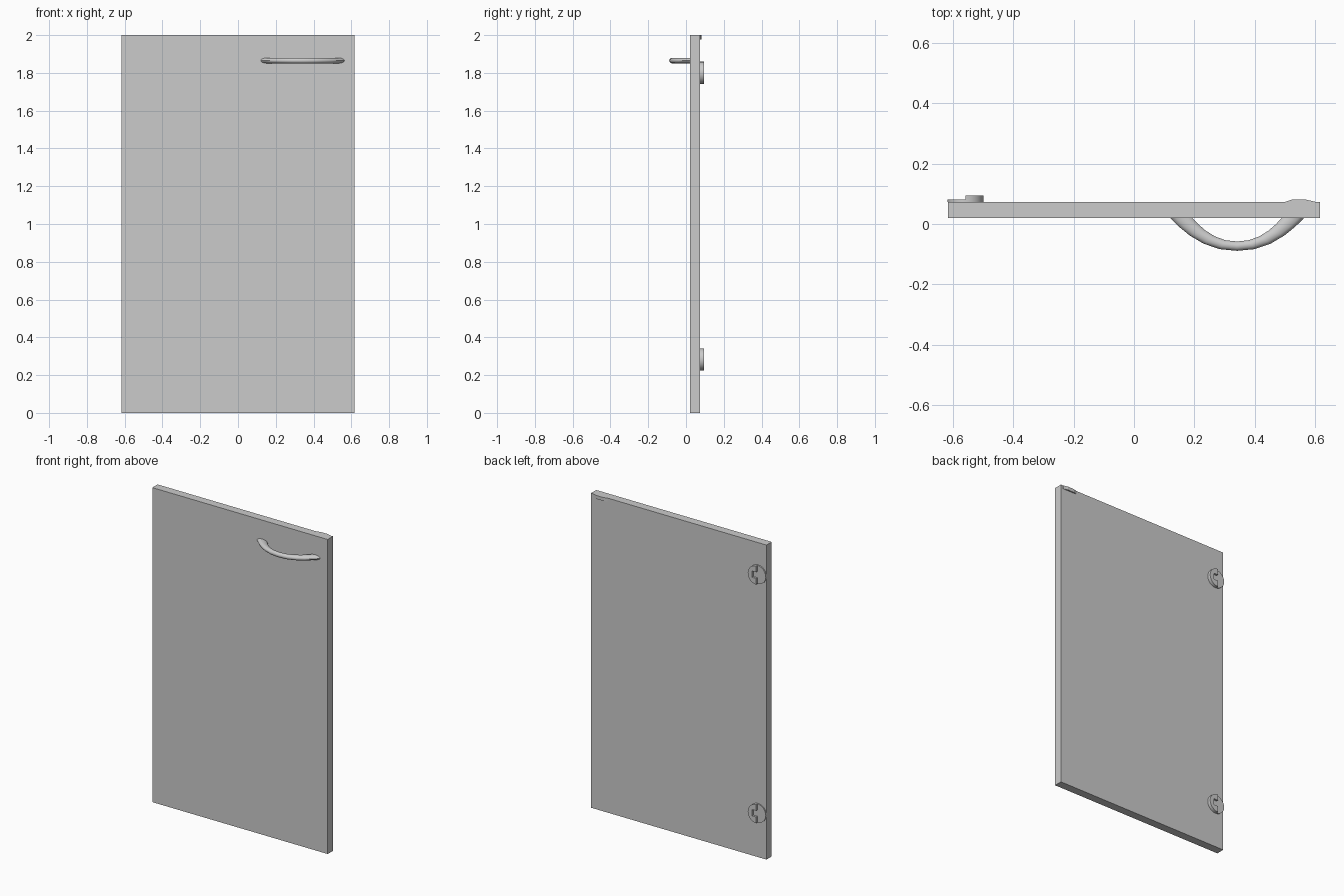
import bpy, bmesh, math

if "Cube" in bpy.data.objects:
    bpy.data.objects.remove(bpy.data.objects["Cube"])

GREY = (0.6, 0.6, 0.6, 1)
grey = bpy.data.materials.new("plain grey")
grey.use_nodes = True
grey.diffuse_color = GREY
grey.node_tree.nodes["Principled BSDF"].inputs["Base Color"].default_value = GREY

FRONT, BACK = 0.02, 0.073


def finish(name, bm, smooth=False):
    bmesh.ops.recalc_face_normals(bm, faces=bm.faces)
    mesh = bpy.data.meshes.new(name)
    bm.to_mesh(mesh)
    bm.free()
    mesh.materials.append(grey)
    obj = bpy.data.objects.new(name, mesh)
    bpy.context.collection.objects.link(obj)
    if smooth:
        bpy.ops.object.select_all(action='DESELECT')
        obj.select_set(True)
        bpy.context.view_layer.objects.active = obj
        bpy.ops.object.shade_smooth_by_angle(angle=math.radians(40))
    return obj


def prism(name, points, offset, smooth=False):
    """Extrude a closed outline along an offset vector."""
    bm = bmesh.new()
    face = bm.faces.new([bm.verts.new(p) for p in points])
    ext = bmesh.ops.extrude_face_region(bm, geom=[face])
    verts = [g for g in ext["geom"] if isinstance(g, bmesh.types.BMVert)]
    bmesh.ops.translate(bm, verts=verts, vec=offset)
    return finish(name, bm, smooth)


# Door panel
w = 0.617
prism("door_panel", [(-w, FRONT, 0), (w, FRONT, 0), (w, FRONT, 2), (-w, FRONT, 2)],
      (0, BACK - FRONT, 0))

# Bow handle: rings spanning the outer and inner curve of the bow
HX, HZ, N, SIDES = 0.342, 1.865, 12, 12
bm = bmesh.new()
rings = []
for i in range(N + 1):
    t = i / N * 2 - 1
    s = math.sin(t * math.pi / 2)
    drop = abs(s) ** 2.2
    outer = (HX + 0.222 * s, -0.089 + 0.109 * drop)
    inner = (HX + 0.148 * s, -0.058 + 0.078 * drop)
    ring = []
    for k in range(SIDES):
        a = 2 * math.pi * k / SIDES
        f = 0.5 + 0.5 * math.cos(a)
        ring.append(bm.verts.new((inner[0] + (outer[0] - inner[0]) * f,
                                  inner[1] + (outer[1] - inner[1]) * f,
                                  HZ + 0.015 * math.sin(a))))
    rings.append(ring)
for r0, r1 in zip(rings, rings[1:]):
    for k in range(SIDES):
        j = (k + 1) % SIDES
        bm.faces.new((r0[k], r0[j], r1[j], r1[k]))
bm.faces.new(rings[0])
bm.faces.new(rings[-1])
finish("bow_handle", bm, True)

# Hinges: thin round flange with a raised, notched half disc
CX, R = -0.559, 0.059
for label, z in (("upper", 1.8), ("lower", 0.283)):
    def arc(start, end, n):
        return [(CX + R * math.cos(start + (end - start) * i / n), BACK,
                 z + R * math.sin(start + (end - start) * i / n)) for i in range(n + 1)]
    prism(label + "_hinge_flange", arc(0, 2 * math.pi, 24)[:-1], (0, 0.008, 0), True)
    notch = [(CX + dx, BACK, z + dz)
             for dx, dz in ((0, 0.02), (0.028, 0.02), (0.028, -0.02), (0, -0.02))]
    prism(label + "_hinge_cup", arc(-math.pi / 2, math.pi / 2, 12) + notch,
          (0, 0.021, 0), True)

# Small bevelled stop at the top of the back
outline = ((0.5, 0), (0.525, 0.008), (0.57, 0.008), (0.6, 0.001), (0.6, 0))
prism("door_stop", [(x, BACK + y, 1.978) for x, y in outline], (0, 0, 0.022))
